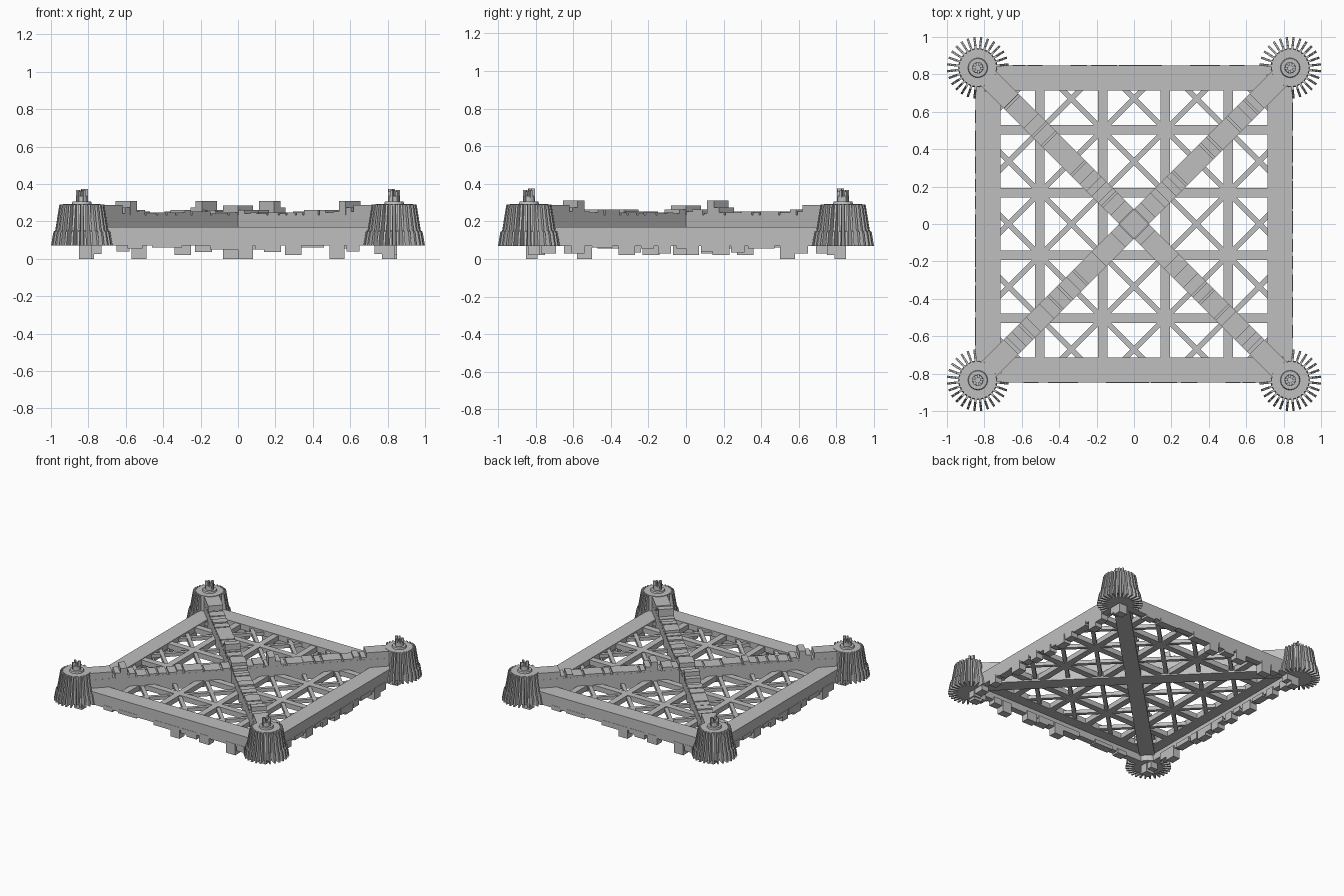
import bpy, bmesh, math, random
from mathutils import Matrix, Vector

if "Cube" in bpy.data.objects:
    bpy.data.objects.remove(bpy.data.objects["Cube"])

random.seed(4)
grey = bpy.data.materials.new("hull_grey")
grey.diffuse_color = (0.52, 0.52, 0.52, 1)
grey.use_nodes = True
grey.node_tree.nodes["Principled BSDF"].inputs["Base Color"].default_value = grey.diffuse_color


def finish(name, bm):
    bmesh.ops.recalc_face_normals(bm, faces=bm.faces)
    me = bpy.data.meshes.new(name)
    bm.to_mesh(me)
    bm.free()
    me.materials.append(grey)
    ob = bpy.data.objects.new(name, me)
    bpy.context.collection.objects.link(ob)
    return ob


def box(bm, x0, x1, y0, y1, z0, z1, angle=0, origin=(0, 0)):
    """Box in a local frame, turned about z by angle and moved to origin."""
    m = (Matrix.Translation((origin[0], origin[1], 0)) @ Matrix.Rotation(angle, 4, 'Z')
         @ Matrix.Translation(((x0 + x1) / 2, (y0 + y1) / 2, (z0 + z1) / 2))
         @ Matrix.Diagonal((x1 - x0, y1 - y0, z1 - z0, 1)))
    bmesh.ops.create_cube(bm, size=1, matrix=m)


def cone(bm, r0, r1, z0, z1, x, y, n=24):
    bmesh.ops.create_cone(bm, cap_ends=True, segments=n, radius1=r0, radius2=r1, depth=z1 - z0,
                          matrix=Matrix.Translation((x, y, (z0 + z1) / 2)))


SIDES = [i * math.pi / 2 for i in range(4)]

# Square frame: flat top rim plus a thin outer skirt on each side
bm = bmesh.new()
for a in SIDES:
    box(bm, -0.71, 0.848, -0.848, -0.715, 0.125, 0.17, a)
    box(bm, -0.81, 0.848, -0.848, -0.80, 0.07, 0.17, a)
finish("square_frame", bm)

# Uneven blocks hanging from the skirt: (start, end, bottom height)
front = [(-.85, -.78, 0), (-.59, -.51, .055), (-.46, -.30, .06), (-.15, 0, .05), (0, .08, 0),
         (.09, .14, .05), (.14, .23, .035), (.25, .34, .02), (.49, .57, 0),
         (.58, .65, .04), (.73, .77, .025), (.77, .84, 0)]
right = [(-.84, -.78, .02), (-.77, -.69, .03), (-.61, -.54, .03), (-.50, -.39, .06),
         (-.36, -.27, .02), (-.24, -.17, .055), (-.15, -.08, .03), (-.05, 0, .055),
         (0, .07, .02), (.08, .14, .04), (.14, .23, .02), (.24, .31, .035),
         (.33, .47, .055), (.50, .58, 0), (.58, .65, .03), (.75, .84, .02)]
bm = bmesh.new()
for a, row in zip(SIDES, (front, right, front, right)):
    for s, e, z in row:
        box(bm, s, e, -0.85, -0.79, z, 0.09, a)
finish("hanging_blocks", bm)

# Lattice: square grid bars and thin diagonal bars
bm = bmesh.new()
for c in (-0.503, -0.168, 0.168, 0.503):
    for a in (0, math.pi / 2):
        box(bm, -0.73, 0.73, c - 0.025, c + 0.025, 0.125, 0.165, a)
finish("grid_bars", bm)
bm = bmesh.new()
for k in range(-4, 5):
    if k:
        c = 0.335 * k
        h = (1.45 - abs(c)) / math.sqrt(2)
        for s in (1, -1):
            box(bm, -h, h, -0.014, 0.014, 0.13, 0.158, s * math.pi / 4, (c / 2, -s * c / 2))
finish("diagonal_bars", bm)

# Two crossing beams with stepped blocks on top of each arm
bm = bmesh.new()
for a in (math.pi / 4, -math.pi / 4):
    box(bm, -1.16, 1.16, -0.056, 0.056, 0.115, 0.235, a)
finish("crossing_beams", bm)
bm = bmesh.new()
box(bm, -0.056, 0.056, -0.056, 0.056, 0.2, 0.285, math.pi / 4)
for i, tall in enumerate((0.24, 0.24, 0.845, 0.845)):
    a = math.pi / 4 + i * math.pi / 2
    d = 0.06
    while d < 0.93:
        w = random.choice((0.045, 0.06, 0.075))
        z = random.choice((0.242, 0.248, 0.252, 0.262))
        box(bm, d, d + w, -0.055, 0.055, 0.2, z, a)
        d += w + random.choice((0, 0.012))
    box(bm, tall - 0.025, tall + 0.025, -0.056, 0.056, 0.2, 0.31, a)
    box(bm, tall + 0.025, tall + 0.065, -0.055, 0.055, 0.2, 0.275, a)
    box(bm, 0.93, 1.16, -0.055, 0.055, 0.2, 0.288, a)
finish("beam_top_blocks", bm)

# Corner towers: drum, knob with pins, and stepped radial fins on the outer side
fin = [(0.08, 0.07), (0.165, 0.07), (0.152, 0.145), (0.143, 0.15), (0.12, 0.29), (0.08, 0.29)]
for i, name in enumerate(("back_right", "back_left", "front_left", "front_right")):
    out = math.pi / 4 + i * math.pi / 2
    cx, cy = (math.copysign(0.835, f(out)) for f in (math.cos, math.sin))
    bm = bmesh.new()
    cone(bm, 0.105, 0.10, 0.07, 0.292, cx, cy)
    cone(bm, 0.055, 0.05, 0.285, 0.305, cx, cy, 16)
    cone(bm, 0.03, 0.028, 0.30, 0.335, cx, cy, 12)
    for p in range(5):
        t = out + p * math.tau / 5
        box(bm, 0.012, 0.032, -0.006, 0.006, 0.30, 0.36 + 0.007 * (p % 3), t, (cx, cy))
    finish(name + "_tower", bm)
    bm = bmesh.new()
    for n in range(-10, 11):
        rot = Matrix.Translation((cx, cy, 0)) @ Matrix.Rotation(out + n * math.tau / 28, 4, 'Z')
        vs = [bm.verts.new(rot @ Vector((r, -0.006, z))) for r, z in fin]
        ws = [bm.verts.new(rot @ Vector((r, 0.006, z))) for r, z in fin]
        bm.faces.new(vs)
        bm.faces.new(ws[::-1])
        for j in range(len(fin)):
            q = (j + 1) % len(fin)
            bm.faces.new((vs[j], ws[j], ws[q], vs[q]))
    finish(name + "_fins", bm)
